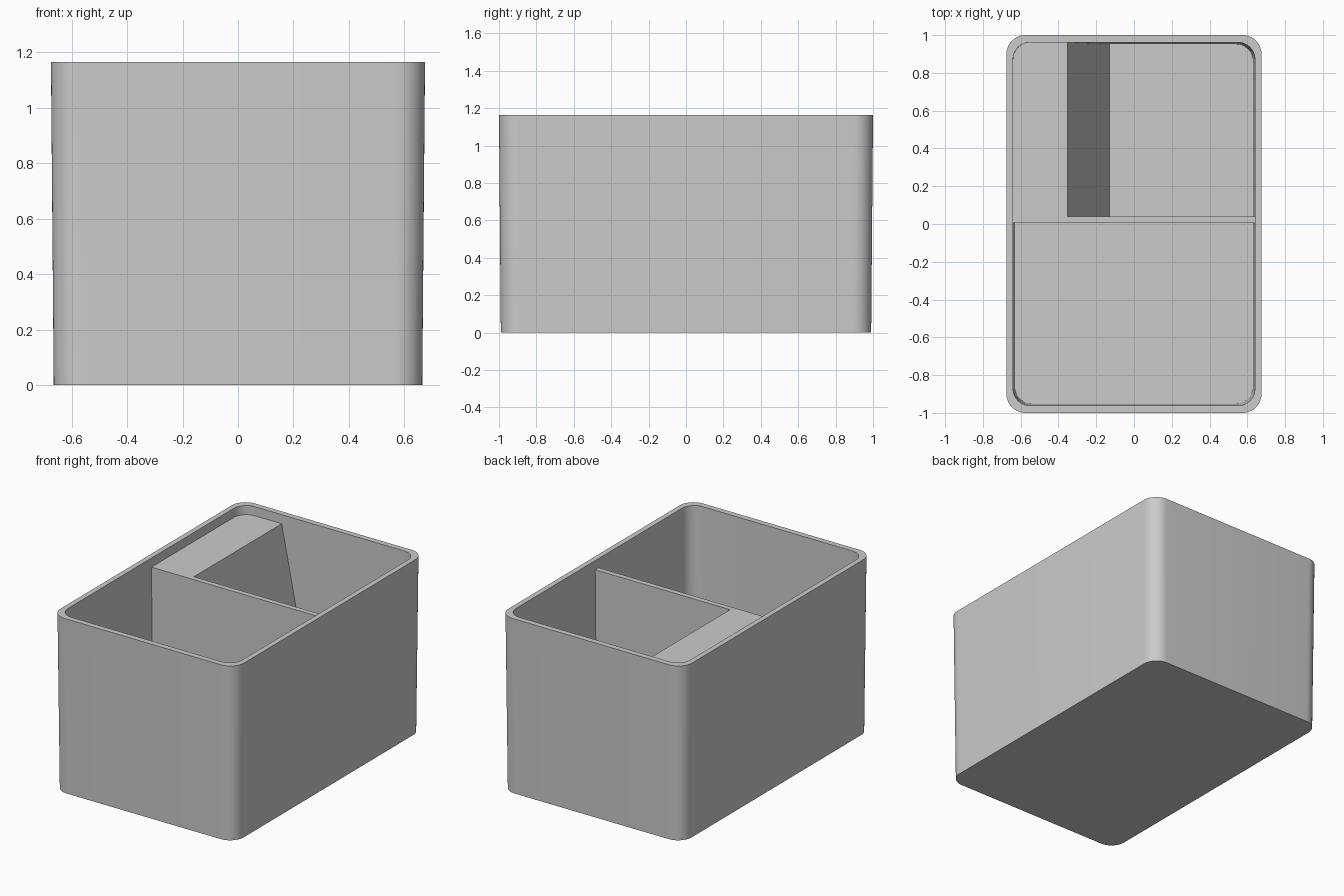
import bpy, bmesh, math

cube = bpy.data.objects.get("Cube")
if cube:
    bpy.data.objects.remove(cube, do_unlink=True)

HEIGHT, FLOOR, LEDGE = 1.165, 0.035, 1.105
SEGMENTS = 12

grey = bpy.data.materials.new("light grey")
grey.use_nodes = True
colour = (0.6, 0.6, 0.6, 1)
grey.diffuse_color = colour
grey.node_tree.nodes["Principled BSDF"].inputs["Base Color"].default_value = colour


def finish(bm, name):
    """Turn a bmesh into a smooth-shaded object with crisp edges."""
    bmesh.ops.recalc_face_normals(bm, faces=bm.faces)
    mesh = bpy.data.meshes.new(name)
    bm.to_mesh(mesh)
    bm.free()
    mesh.materials.append(grey)
    obj = bpy.data.objects.new(name, mesh)
    bpy.context.collection.objects.link(obj)
    bpy.ops.object.select_all(action='DESELECT')
    obj.select_set(True)
    bpy.context.view_layer.objects.active = obj
    bpy.ops.object.shade_smooth_by_angle(angle=math.radians(30))
    return obj


def rounded_ring(bm, hx, hy, radius, z):
    """Vertices of a rounded rectangle at height z."""
    ring = []
    for corner, (sx, sy) in enumerate([(1, 1), (-1, 1), (-1, -1), (1, -1)]):
        for i in range(SEGMENTS + 1):
            a = math.pi / 2 * (corner + i / SEGMENTS)
            ring.append(bm.verts.new((sx * (hx - radius) + radius * math.cos(a),
                                      sy * (hy - radius) + radius * math.sin(a), z)))
    return ring


def extrude_profile(points, y0, y1, name, corner_bevel=0):
    """Solid from an x-z profile run along y; can round its back -x upright edge."""
    bm = bmesh.new()
    front, back = [[bm.verts.new((x, y, z)) for x, z in points] for y in (y0, y1)]
    bm.faces.new(front)
    bm.faces.new(back[::-1])
    n = len(points)
    for i in range(n):
        j = (i + 1) % n
        bm.faces.new((front[i], back[i], back[j], front[j]))
    if corner_bevel:
        edge = bm.edges.get((back[0], back[-1]))
        bmesh.ops.bevel(bm, geom=[edge], offset=corner_bevel, segments=6,
                        profile=0.5, affect='EDGES')
    return finish(bm, name)


# Tapered outer shell, flat rim, tapered cavity and floor
bm = bmesh.new()
rings = [rounded_ring(bm, *spec) for spec in (
    (0.665, 0.99, 0.10, 0),
    (0.675, 1.0, 0.10, HEIGHT),
    (0.64, 0.962, 0.09, HEIGHT),
    (0.63, 0.952, 0.09, FLOOR))]
for low, high in zip(rings, rings[1:]):
    for i in range(len(low)):
        j = (i + 1) % len(low)
        bm.faces.new((low[i], low[j], high[j], high[i]))
bm.faces.new(rings[0])
bm.faces.new(rings[-1])
finish(bm, "box_shell")

# Cross divider, ends buried in the side walls
extrude_profile([(-0.65, 0.02), (0.65, 0.02), (0.65, LEDGE), (-0.65, LEDGE)],
                0.005, 0.04, "divider")

# Ledge with a sloping face in the rear compartment
extrude_profile([(-0.65, 0.02), (-0.127, 0.02), (-0.13, FLOOR), (-0.352, LEDGE), (-0.65, LEDGE)],
                0.038, 0.97, "sloped_ledge", corner_bevel=0.07)
